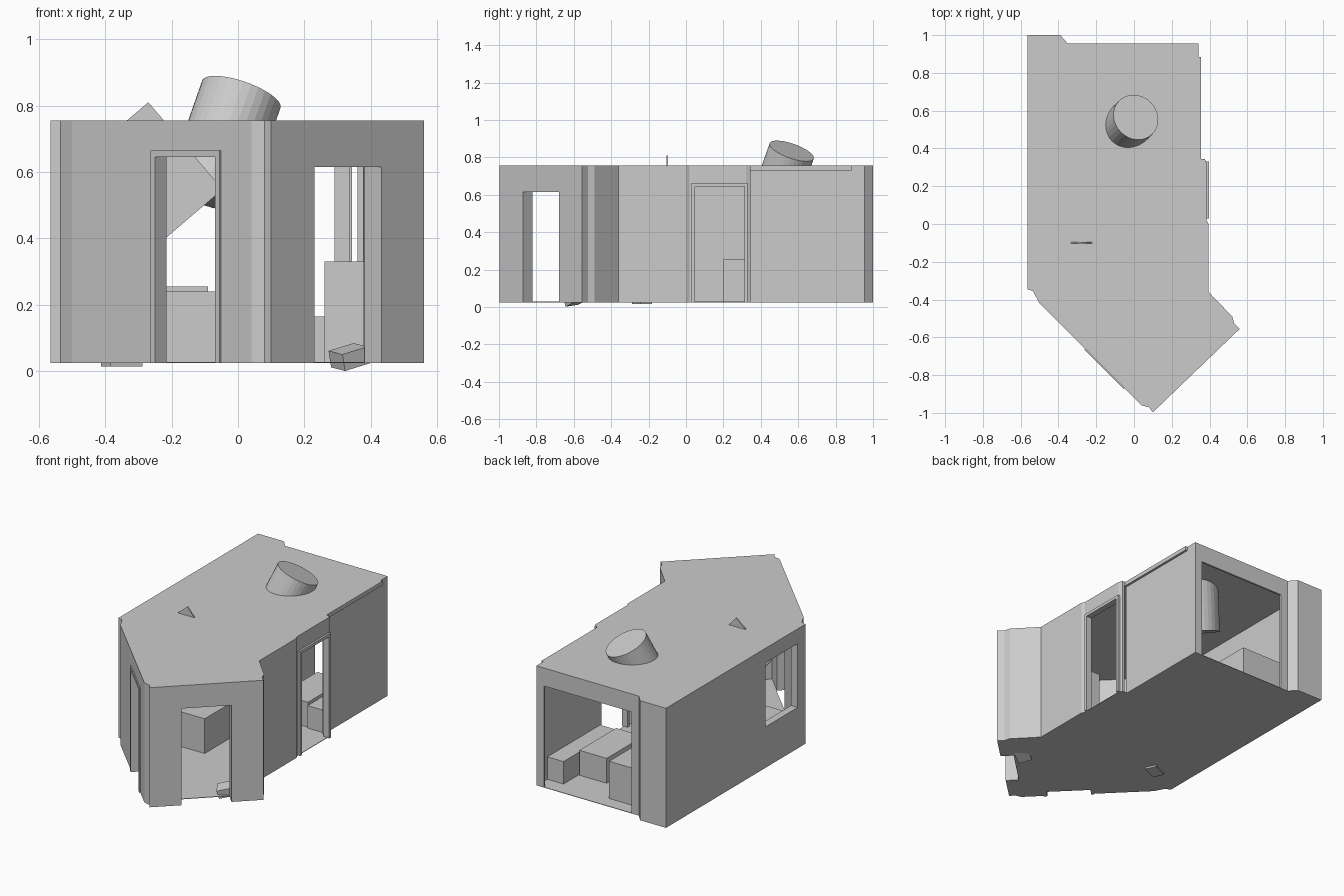
import bpy, bmesh, math
from mathutils import Vector, Matrix

if "Cube" in bpy.data.objects:
    bpy.data.objects.remove(bpy.data.objects["Cube"])

R45 = math.radians(45)
Z0, Z1 = 0.025, 0.755


def finish(name, bm):
    bmesh.ops.recalc_face_normals(bm, faces=bm.faces)
    me = bpy.data.meshes.new(name)
    bm.to_mesh(me)
    bm.free()
    ob = bpy.data.objects.new(name, me)
    bpy.context.collection.objects.link(ob)
    return ob


def prism(name, pts, z0, z1):
    bm = bmesh.new()
    f = bm.faces.new([bm.verts.new((x, y, z0)) for x, y in pts])
    r = bmesh.ops.extrude_face_region(bm, geom=[f])
    vs = [v for v in r["geom"] if isinstance(v, bmesh.types.BMVert)]
    bmesh.ops.translate(bm, verts=vs, vec=(0, 0, z1 - z0))
    return finish(name, bm)


def boxes(name, parts, mat=Matrix()):
    """Join axis-aligned boxes (x0, x1, y0, y1, z0, z1), then transform."""
    bm = bmesh.new()
    for x0, x1, y0, y1, z0, z1 in parts:
        m = Matrix.LocRotScale(Vector((x0 + x1, y0 + y1, z0 + z1)) / 2, None,
                               Vector((x1 - x0, y1 - y0, z1 - z0)))
        bmesh.ops.create_cube(bm, size=1, matrix=mat @ m)
    return finish(name, bm)


def place(x, y, angle):
    return Matrix.Translation((x, y, 0)) @ Matrix.Rotation(angle, 4, 'Z')


def door_frame(name, mat, w, h, t, depth, out=.006):
    """Local x runs along the wall, local y = 0 is the outer wall face."""
    a, b = w / 2, w / 2 + t
    return boxes(name, [(-b, -a, -out, depth, Z0, h + t),
                        (a, b, -out, depth, Z0, h + t),
                        (-a, a, -out, depth, h, h + t)], mat)


# room shell: outer footprint with corner pillars and jogs
outer = [(-.565, 1), (-.39, 1), (-.35, .955), (.342, .955), (.342, .345),
         (.375, .345), (.385, .32), (.385, .03), (.384, .02), (.395, 0),
         (.395, -.36), (.52, -.49), (.53, -.525), (.56, -.555), (.10, -.997),
         (.08, -.97), (.04, -.96), (-.50, -.42), (-.535, -.355), (-.565, -.345)]
inner = [(-.52, .944), (.334, .944), (.334, .338), (.378, .338), (.378, .02),
         (.384, 0), (.384, -.40), (.48, -.53), (.068, -.928), (-.52, -.34)]
shell = prism("room_shell", outer, Z0, Z1)

# interior and openings
right_diag = place(.33, -.775, math.atan2(.44, .455))
left_diag = place(-.155, -.765, -R45)
side_door = place(.385, .18, math.pi / 2)
FLOOR = Z0 + .003
cutters = [
    prism("interior_cut", inner, FLOOR, Z1 - .004),
    boxes("corner_doorway_cut", [(-.14, .14, -.08, .075, -.1, .615)], right_diag),
    boxes("front_door_cut", [(-.128, .125, -.06, .045, -.1, .645)], left_diag),
    boxes("side_door_cut", [(.355, .45, .048, .312, FLOOR, .645)]),
    boxes("back_opening_cut", [(-.30, .29, .93, .99, FLOOR, .645)]),
    boxes("window_cut", [(-.62, -.50, -.27, .04, .275, .665)]),
    boxes("slot_cut", [(.343, .36, .325, .36, FLOOR, .73)]),
]
for c in cutters:
    c.hide_render = True
    m = shell.modifiers.new(c.name, 'BOOLEAN')
    m.operation = 'DIFFERENCE'
    m.solver = 'EXACT'
    m.object = c
dg = bpy.context.evaluated_depsgraph_get()
baked = bpy.data.meshes.new_from_object(shell.evaluated_get(dg))
shell.modifiers.clear()
shell.data = baked
for c in cutters:
    bpy.data.objects.remove(c)

# door frames and the eave strip on the right wall
door_frame("front_door_frame", left_diag, .255, .645, .02, .042)
door_frame("side_door_frame", side_door, .264, .645, .018, .025, .012)
boxes("eave_strip", [(.342, .356, .345, .885, .73, Z1)])

# furniture
boxes("front_left_box", [(-.51, -.05, -.25, .0, Z0, .24)])
boxes("back_left_box", [(-.51, -.09, .20, .87, FLOOR, .255)])
boxes("centre_box", [(.035, .22, .36, .715, FLOOR, .18)])
boxes("bench", [(.225, .334, .35, .86, FLOOR, .165)])
boxes("tall_cabinet", [(.26, .38, -.25, 0, Z0, .33)])

# leaning thin panel poking through the roof
m = Matrix.Translation((-.27, -.1, .81)) @ Matrix.Rotation(-math.radians(40.5), 4, 'Y')
boxes("leaning_panel", [(-.31, 0, -.004, .004, -.345, 0)], m)

# tilted round duct through the roof
axis = Vector((.35, .35, 1)).normalized()
top, length = Vector((.01, .565, .834)), .33
bm = bmesh.new()
bmesh.ops.create_cone(bm, cap_ends=True, segments=32, radius1=.125, radius2=.125,
                      depth=length,
                      matrix=Matrix.Translation(top - axis * length / 2)
                      @ axis.to_track_quat('Z', 'Y').to_matrix().to_4x4())
finish("roof_duct", bm)

# small tilted block at the corner doorway, and a plate under the floor
m = (Matrix.Translation((.335, -.595, .043)) @ Matrix.Rotation(math.radians(30), 4, 'Z')
     @ Matrix.Rotation(math.radians(-15), 4, 'Y') @ Matrix.Rotation(math.radians(8), 4, 'X'))
boxes("doorway_block", [(-.045, .045, -.04, .04, -.026, .026)], m)
boxes("under_plate", [(-.053, .053, -.035, .035, .015, Z0 + .005)],
      place(-.35, -.235, math.radians(25)))
